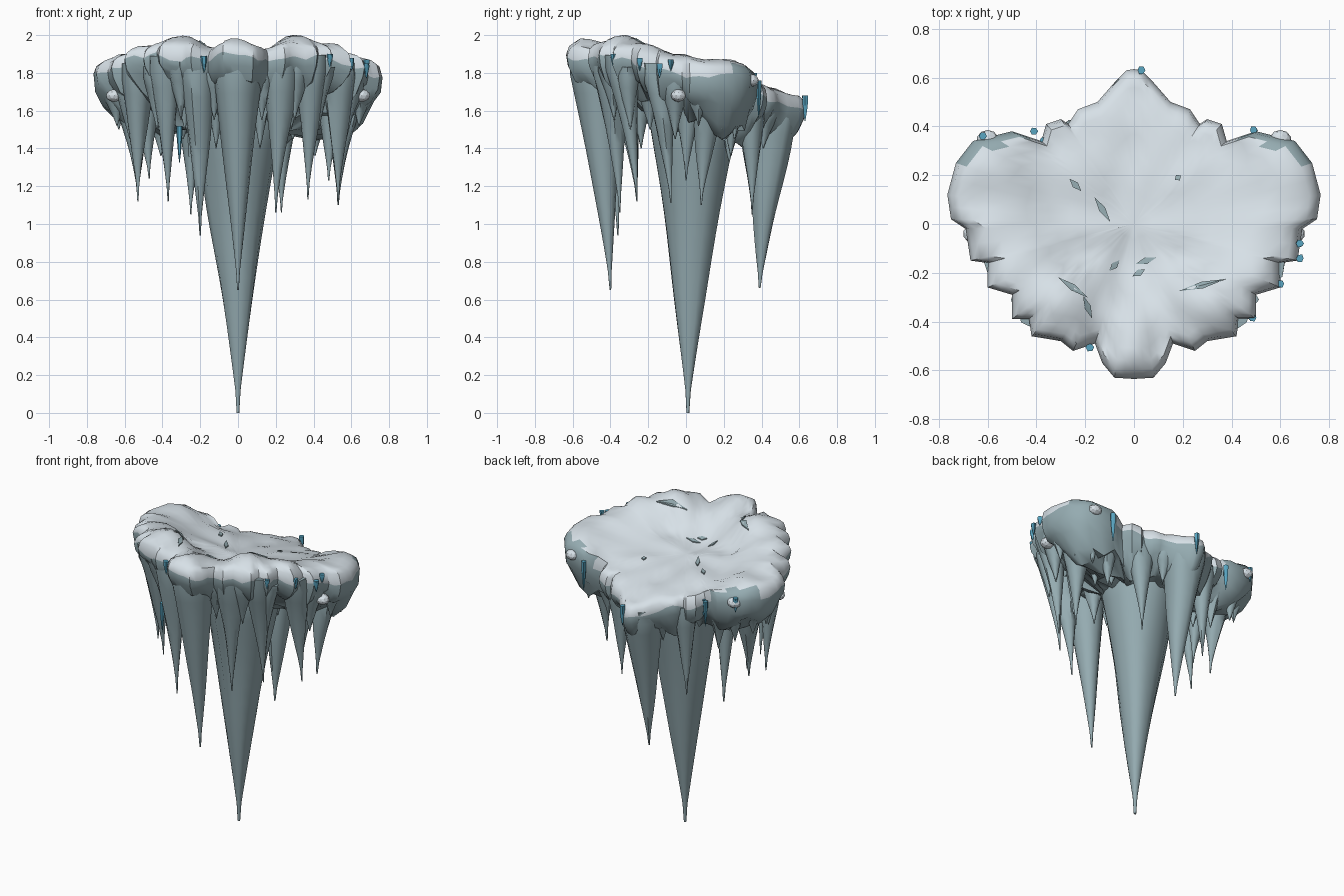
import bpy, bmesh, math, random
from mathutils import Vector, noise

random.seed(4)
if "Cube" in bpy.data.objects:
    bpy.data.objects.remove(bpy.data.objects["Cube"], do_unlink=True)


def material(name, rgb):
    m = bpy.data.materials.new(name)
    m.use_nodes = True
    m.diffuse_color = (*rgb, 1)
    m.node_tree.nodes["Principled BSDF"].inputs["Base Color"].default_value = (*rgb, 1)
    return m


ICE = material("grey_ice", (0.30, 0.41, 0.44))
SNOW = material("pale_snow", (0.68, 0.75, 0.80))
BLUE = material("blue_ice", (0.10, 0.38, 0.54))


def loft(name, rings, mats, snow_rings=0, angle=40):
    """Skin closed rings from top to bottom, closing both ends with a fan."""
    bm = bmesh.new()
    rows = [[bm.verts.new(p) for p in ring] for ring in rings]
    n = len(rows[0])
    for k, (a, b) in enumerate(zip(rows, rows[1:])):
        for i in range(n):
            j = (i + 1) % n
            f = bm.faces.new((a[i], b[i], b[j], a[j]))
            f.material_index = 1 if k < snow_rings else 0
    for row, ring in ((rows[0], rings[0]), (rows[-1], rings[-1])):
        c = bm.verts.new(sum(ring, Vector()) / n)
        for i in range(n):
            f = bm.faces.new((c, row[i], row[(i + 1) % n]))
            f.material_index = 1 if snow_rings and row is rows[0] else 0
    bmesh.ops.recalc_face_normals(bm, faces=bm.faces)
    me = bpy.data.meshes.new(name)
    bm.to_mesh(me)
    bm.free()
    for m in mats:
        me.materials.append(m)
    ob = bpy.data.objects.new(name, me)
    bpy.context.collection.objects.link(ob)
    bpy.ops.object.select_all(action="DESELECT")
    ob.select_set(True)
    bpy.context.view_layer.objects.active = ob
    bpy.ops.object.shade_smooth_by_angle(angle=math.radians(angle))
    return ob


# Snow surface heights: high lumpy front rim, sunken middle, low back
half_heights = [
    (0, -.52, 1.99), (.14, -.47, 1.92), (.3, -.32, 2.0), (.28, -.46, 1.97),
    (.48, -.25, 1.95), (.62, -.05, 1.9), (.72, .1, 1.86), (.6, .22, 1.87),
    (.5, .36, 1.82), (.36, .36, 1.75), (.2, .45, 1.72), (0, .6, 1.68),
    (0, .35, 1.73), (.25, .15, 1.79), (0, -.15, 1.79), (.2, -.1, 1.82), (0, .1, 1.77)]
heights = half_heights + [(-x, y, z) for x, y, z in half_heights if x]


def top(x, y):
    total = weight = 0
    for px, py, pz in heights:
        w = 1 / ((x - px) ** 2 + (y - py) ** 2 + .004) ** 1.7
        total += w * pz
        weight += w
    return total / weight + .018 * noise.noise(Vector((x * 7, y * 7, 3)))


def lobe(p):
    """How far a rim point belongs to one of the two heavy side lobes."""
    return math.exp(-((abs(p.x) - .66) ** 2 + (p.y - .2) ** 2) / .035)


# Jagged plan outline, mirrored and subdivided
half = [(0, -.635), (.08, -.63), (.13, -.57), (.16, -.49), (.25, -.52), (.3, -.48),
        (.42, -.46), (.43, -.39), (.5, -.39), (.5, -.29), (.6, -.26), (.6, -.16),
        (.67, -.15), (.69, -.02), (.75, .02), (.765, .12), (.73, .25), (.66, .34),
        (.5, .38), (.38, .34), (.36, .41), (.3, .43), (.27, .41), (.23, .47),
        (.15, .5), (.08, .58), (.03, .63)]
corners = half + [(0, .635)] + [(-x, y) for x, y in reversed(half[1:])]
outline = []
for a, b in zip(corners, corners[1:] + corners[:1]):
    a, b = Vector(a), Vector(b)
    outline += [a, a.lerp(b, .5)]

# Body: rounded snow rings over the top, then ice rings tucked in underneath
rings = []
for s in (.1, .22, .34, .46, .58, .7, .8, .88):
    rings.append([Vector((p.x * s, p.y * s, top(p.x * s, p.y * s))) for p in outline])
for s, drop, rough in ((.94, .008, .01), (.98, .03, .01), (1, .075, .05), (.985, .12, .03),
                       (.93, .18, .06), (.84, .235, .09), (.7, .27, .12), (.5, .33, .12),
                       (.3, .42, .06)):
    ring = []
    for p in outline:
        bulge = lobe(p) if drop > .1 else 0
        q = p * (s + (1 - s) * .35 * bulge)
        wob = rough * noise.noise(Vector((q.x * 9, q.y * 9, drop * 6)))
        z = top(p.x, p.y) - drop - .07 * bulge
        ring.append(Vector((q.x, q.y, max(z, 1.48) + wob)))
    rings.append(ring)
shelf = loft("snowy_ice_shelf", rings, [ICE, SNOW], snow_rings=10)

# Bare ice on the steep back edges of the side lobes
for f in shelf.data.polygons:
    if abs(f.center.x) > .42 and f.center.y > .24 and f.normal.z < .85:
        f.material_index = 0


def icicle(name, base, tip, r, z0=None, power=1.15, sides=10, steps=9, mat=ICE, rough=.25):
    """Tapered hanging spike from a base point to a tip."""
    z0 = top(*base) - .08 if z0 is None else z0
    start, end = Vector((*base, z0)), Vector(tip)
    seed = random.uniform(0, 50)
    rings = []
    for k in range(steps + 1):
        t = k / steps
        c = start.lerp(end, t)
        bend = (1 - t) ** 1.3
        c.x, c.y = end.x + (start.x - end.x) * bend, end.y + (start.y - end.y) * bend
        rad = max(r * (1 - t) ** power, r * .03) * (.85 if k == 0 else 1)
        ring = []
        for i in range(sides):
            a = math.tau * i / sides
            d = Vector((math.cos(a), math.sin(a), 0))
            ring.append(c + d * rad * (1 + rough * noise.noise(d * 1.6 + Vector((0, 0, seed + t * 2)))))
        rings.append(ring)
    return loft(name, rings, [mat], angle=55)


# Three great spikes along the middle
icicle("main_spike", (0, .05), (0, .01, 0), .25, 1.66, 1.08, 14, 14, rough=.15)
icicle("front_spike", (0, -.485), (0, -.4, .65), .145, 1.9, 1.05, 12, 12, rough=.12)
icicle("back_spike", (0, .48), (0, .39, .66), .14, 1.64, 1.0, 12, 12)

# Long spikes: base, tip, radius
for name, base, tip, r in (
        ("front_right_spike", (-.22, -.41), (-.2, -.36, .94), .11),
        ("front_left_spike", (.23, -.41), (.2, -.35, 1.06), .11),
        ("right_corner_spike", (-.39, -.35), (-.37, -.26, 1.12), .10),
        ("left_corner_spike", (.39, -.35), (.37, -.26, 1.13), .10),
        ("right_side_spike", (-.53, -.16), (-.53, -.09, 1.12), .10),
        ("left_side_spike", (.53, -.16), (.53, -.08, 1.11), .10),
        ("right_inner_spike", (-.5, .02), (-.47, 0, 1.24), .11),
        ("left_inner_spike", (.5, .02), (.48, 0, 1.23), .11),
        ("right_lobe_spike", (-.56, .14), (-.53, .09, 1.15), .12),
        ("left_lobe_spike", (.56, .14), (.53, .08, 1.1), .12),
        ("back_right_spike", (-.24, .35), (-.25, .35, 1.05), .09),
        ("back_left_spike", (.24, .35), (.23, .35, 1.06), .09)):
    icicle(name, base, tip, r)

# Short spikes fringing both sides
for side, sx in (("left", 1), ("right", -1)):
    for k, (x, y, z, r) in enumerate((
            (.65, .2, 1.5, .09), (.66, .07, 1.52, .08), (.59, -.06, 1.45, .09),
            (.56, .27, 1.45, .09), (.42, .25, 1.36, .09), (.44, -.31, 1.5, .08),
            (.31, -.4, 1.55, .08), (.13, -.43, 1.55, .07), (.29, -.2, 1.5, .09),
            (.3, .14, 1.45, .10), (.12, .43, 1.4, .07), (.4, .1, 1.42, .09),
            (.12, -.25, 1.4, .08), (.14, .24, 1.33, .09))):
        icicle(f"{side}_fringe_{k + 1}", (x * sx, y), (x * sx * .97, y * .95, z), r,
               top(x * sx, y) - .12, 1.0, 8, 6)

    # Snow resting on the lobe ledges
    for k, (x, y, z) in enumerate(((.655, -.04, 1.68), (.6, .345, 1.76))):
        bpy.ops.mesh.primitive_ico_sphere_add(subdivisions=2, radius=.045, location=(x * sx, y, z))
        patch = bpy.context.object
        patch.name = f"{side}_snow_patch_{k + 1}"
        patch.scale = (1, .9, .75)
        patch.data.materials.append(SNOW)

# Small blue icicles on the rim: x, y, top, length
for k, (x, y, z, length) in enumerate((
        (.03, .63, 1.68, .14), (.49, .385, 1.76, .2), (-.41, .38, 1.73, .17), (-.62, .36, 1.8, .1),
        (-.37, .34, 1.72, .12), (-.18, -.505, 1.89, .09), (.485, -.385, 1.9, .07),
        (.6, -.245, 1.88, .07), (.68, -.14, 1.85, .08), (.68, -.08, 1.87, .06),
        (-.31, -.36, 1.52, .2))):
    icicle(f"blue_icicle_{k + 1}", (x, y), (x, y, z - length), .019, z, .7, 6, 4, BLUE)

# Thin ice shards showing through the snow: x, y, length, heading
for k, (x, y, length, heading) in enumerate((
        (.28, -.25, .2, .25), (-.25, -.26, .15, -.6), (-.19, -.34, .1, -1.2), (-.13, .06, .12, -1),
        (-.24, .16, .07, -.8), (-.08, -.17, .06, .8), (.05, -.15, .09, .3), (.02, -.2, .06, .5),
        (.18, .19, .03, .6))):
    u = Vector((math.cos(heading), math.sin(heading)))
    v = Vector((-u.y, u.x)) * .014
    flat = [Vector((x, y)) + o for o in (u * length / 2, v, -u * length / 2, -v)]
    loft(f"ice_shard_{k + 1}", [[Vector((p.x, p.y, top(*p) + h)) for p in flat]
                                for h in (.008, 0)], [ICE])
